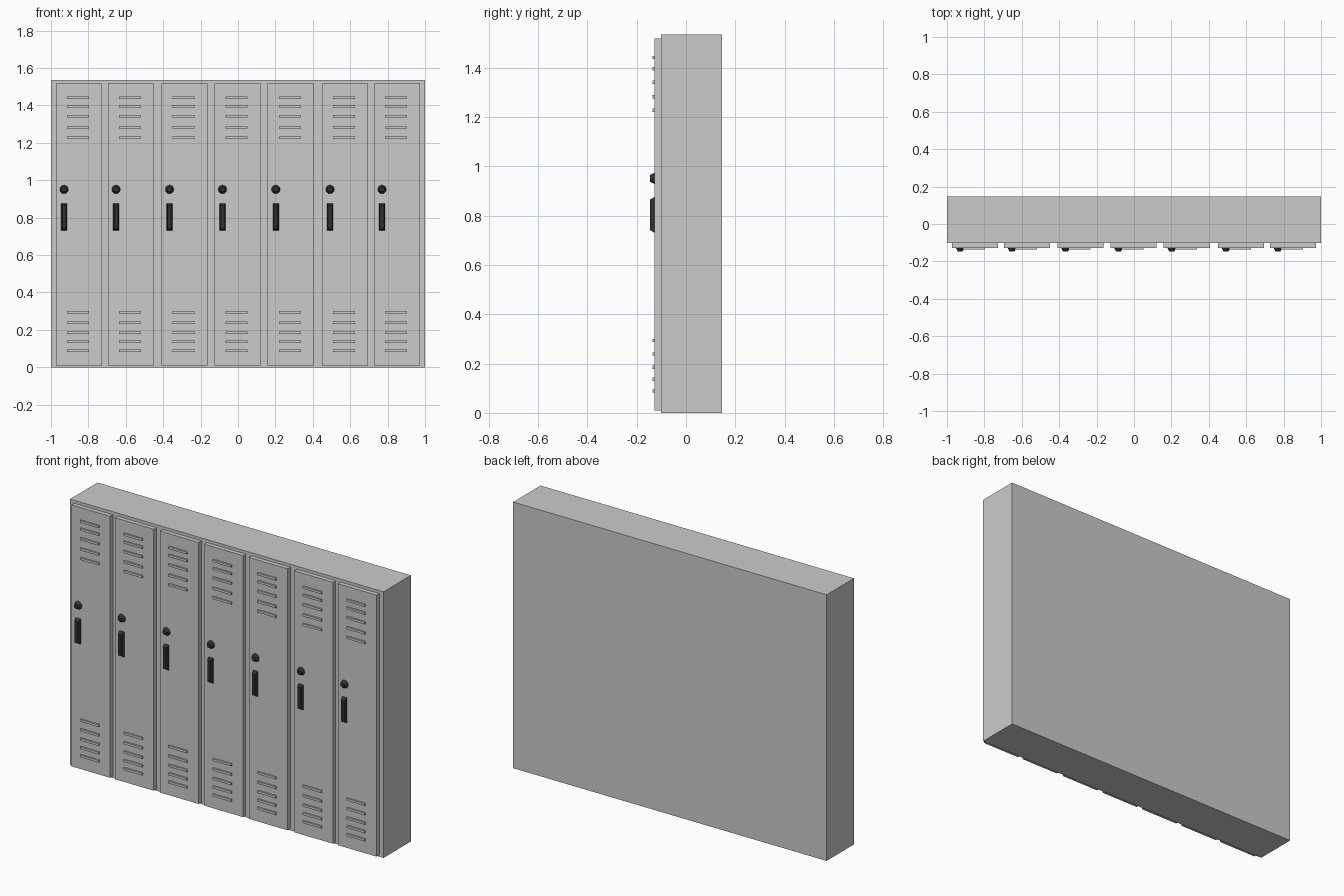
import bpy, bmesh
from math import radians

if "Cube" in bpy.data.objects:
    bpy.data.objects.remove(bpy.data.objects["Cube"])

dark = bpy.data.materials.new("dark_metal")
dark.diffuse_color = (0.03, 0.03, 0.03, 1)
dark.use_nodes = True
dark.node_tree.nodes["Principled BSDF"].inputs["Base Color"].default_value = dark.diffuse_color


def box(name, x, y, z):
    """Axis-aligned box from (min, max) ranges."""
    bpy.ops.mesh.primitive_cube_add(
        size=1, location=[(a + b) / 2 for a, b in (x, y, z)])
    ob = bpy.context.object
    ob.name = name
    ob.scale = [b - a for a, b in (x, y, z)]
    bpy.ops.object.transform_apply(location=False, rotation=False, scale=True)
    return ob


BODY_FRONT, DOOR_FRONT, SLAT_FRONT, HANDLE_FRONT = -0.102, -0.127, -0.136, -0.147
DOOR_CENTRES = (-0.85, -0.572, -0.286, -0.003, 0.282, 0.572, 0.85)
SLAT_HEIGHTS = (0.089, 0.136, 0.185, 0.239, 0.294,
                1.227, 1.282, 1.341, 1.396, 1.441)

# cabinet body
box("cabinet", (-1, 1), (BODY_FRONT, 0.147), (0, 1.535))

for i, cx in enumerate(DOOR_CENTRES, 1):
    # door panel
    box(f"door_{i}", (cx - 0.123, cx + 0.123), (DOOR_FRONT, BODY_FRONT), (0.01, 1.518))

    # vent slats, low and high
    for j, z in enumerate(SLAT_HEIGHTS, 1):
        box(f"vent_slat_{i}_{j}", (cx - 0.064, cx + 0.054),
            (SLAT_FRONT, DOOR_FRONT), (z - 0.0065, z + 0.0065))

    # pull handle with a tapered front
    hx = cx - 0.08
    handle = box(f"handle_{i}", (hx - 0.016, hx + 0.016),
                 (HANDLE_FRONT, DOOR_FRONT), (0.73, 0.876))
    for v in handle.data.vertices:
        if v.co.y < 0:
            v.co.x *= 0.6
            v.co.z *= 0.84
    handle.data.materials.append(dark)

    # tapered dial lock
    bpy.ops.mesh.primitive_cone_add(
        vertices=16, radius1=0.023, radius2=0.013, depth=DOOR_FRONT - HANDLE_FRONT,
        location=(hx, (DOOR_FRONT + HANDLE_FRONT) / 2, 0.951),
        rotation=(radians(90), 0, 0))
    dial = bpy.context.object
    dial.name = f"dial_{i}"
    dial.data.materials.append(dark)
